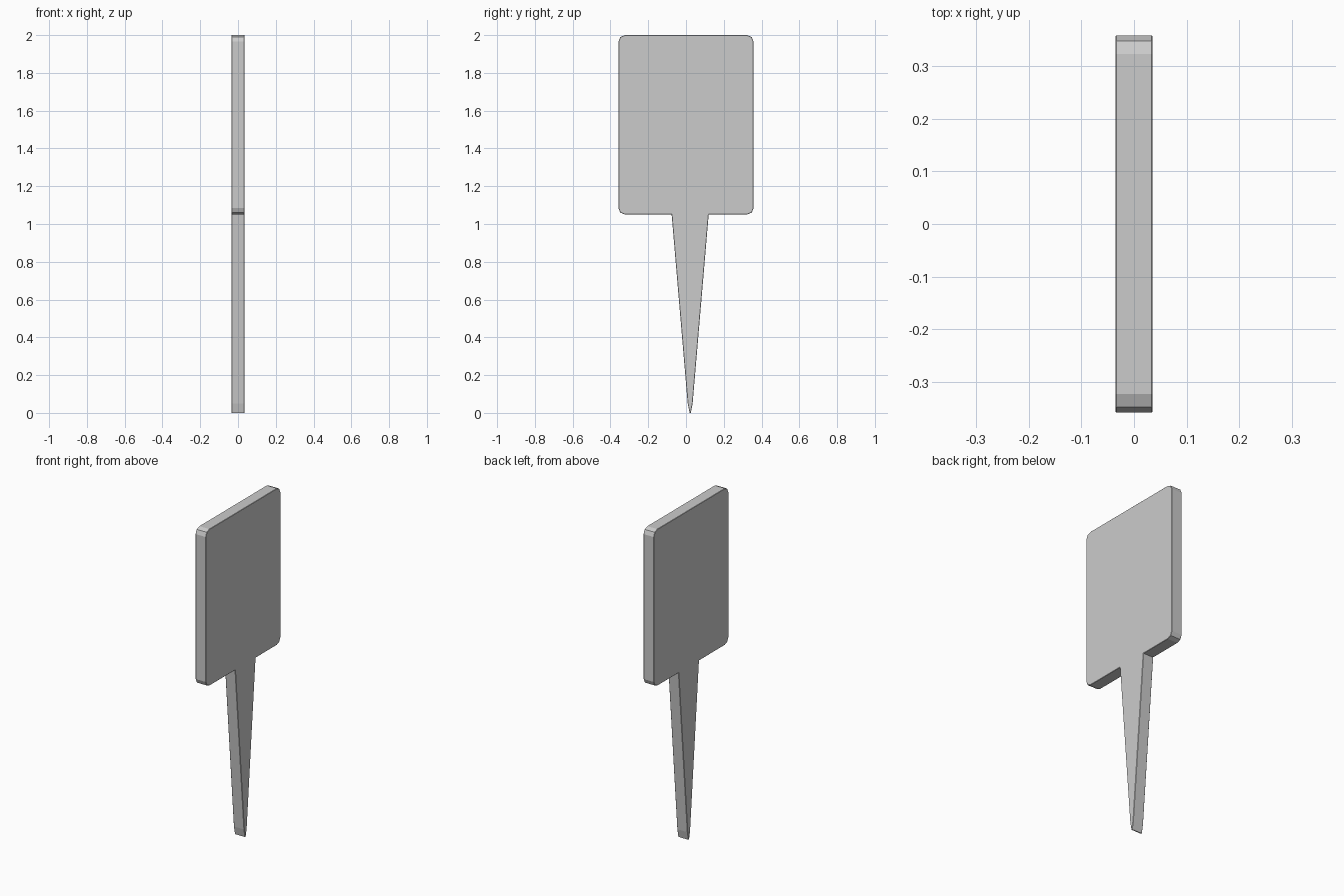
import bpy, bmesh, math

if "Cube" in bpy.data.objects:
    bpy.data.objects.remove(bpy.data.objects["Cube"])

T = 0.035            # half thickness
W, Z0, Z1 = 0.358, 1.05, 2.0
R = 0.035            # corner radius of the panel
CY = 0.022           # stake centre line


def corner(cy, cz, start):
    """Rounded panel corner, two segments, counter-clockwise."""
    return [(cy + R * math.cos(math.radians(start + a)),
             cz + R * math.sin(math.radians(start + a))) for a in (0, 45, 90)]


# One outline: stake tip, right stake side, panel, left stake side
profile = [(CY - 0.003, 0), (CY + 0.003, 0), (CY + 0.013, 0.05), (CY + 0.098, Z0)]
profile += corner(W - R, Z0 + R, -90)
profile += corner(W - R, Z1 - R, 0)
profile += corner(-W + R, Z1 - R, 90)
profile += corner(-W + R, Z0 + R, 180)
profile += [(CY - 0.098, Z0), (CY - 0.013, 0.05)]

# Extrude the outline through the thickness
bm = bmesh.new()
face = bm.faces.new([bm.verts.new((-T, y, z)) for y, z in profile])
ext = bmesh.ops.extrude_face_region(bm, geom=[face], use_keep_orig=True)
verts = [g for g in ext["geom"] if isinstance(g, bmesh.types.BMVert)]
bmesh.ops.translate(bm, verts=verts, vec=(2 * T, 0, 0))
bmesh.ops.recalc_face_normals(bm, faces=bm.faces)

# Fine chamfer around the front and back rims
rim = [e for e in bm.edges if abs(e.verts[0].co.x - e.verts[1].co.x) < 1e-6]
bmesh.ops.bevel(bm, geom=rim, offset=0.002, segments=1, affect='EDGES',
                clamp_overlap=True)

mesh = bpy.data.meshes.new("sign_stake")
bm.to_mesh(mesh)
bm.free()
bpy.context.collection.objects.link(bpy.data.objects.new("sign_stake", mesh))
